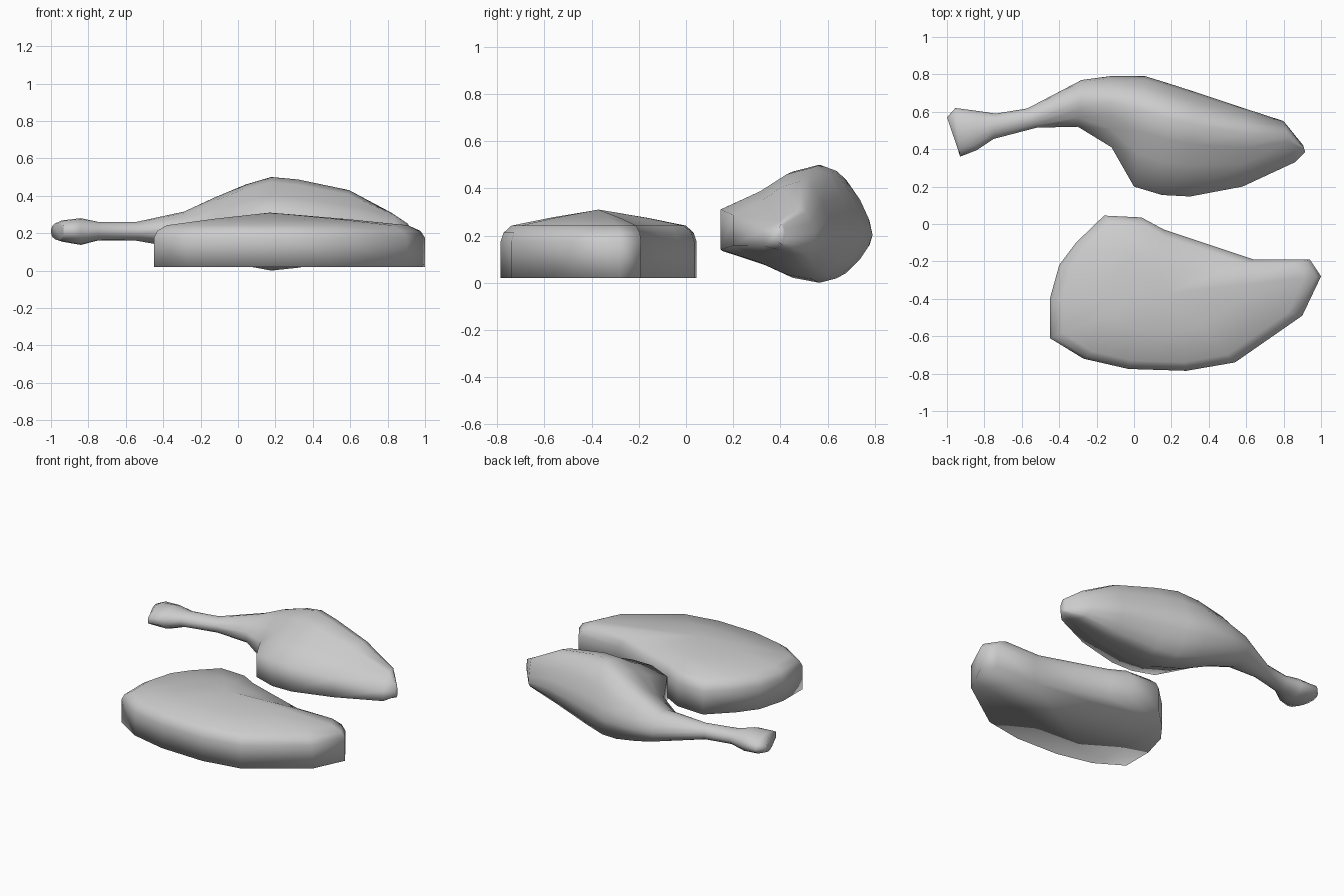
import bpy, bmesh
from mathutils import Vector

if "Cube" in bpy.data.objects:
    bpy.data.objects.remove(bpy.data.objects["Cube"])


def loft(name, rings, tip=None):
    """Skin a list of equal-length rings; close the end with a tip or a face."""
    bm = bmesh.new()
    loops = [[bm.verts.new(p) for p in ring] for ring in rings]
    n = len(loops[0])
    for a, b in zip(loops, loops[1:]):
        for i in range(n):
            j = (i + 1) % n
            bm.faces.new((a[i], a[j], b[j], b[i]))
    bm.faces.new(loops[0])
    if tip:
        t = bm.verts.new(tip)
        for i in range(n):
            bm.faces.new((loops[-1][i], loops[-1][(i + 1) % n], t))
    else:
        bm.faces.new(loops[-1])
    bmesh.ops.recalc_face_normals(bm, faces=bm.faces[:])
    for f in bm.faces:
        f.smooth = True
    mesh = bpy.data.meshes.new(name)
    bm.to_mesh(mesh)
    bm.free()
    obj = bpy.data.objects.new(name, mesh)
    bpy.context.collection.objects.link(obj)
    return obj


# Breast fillet: flat-bottomed outline, rounded shoulder, low domed top
outline = [(-.45, -.61), (-.45, -.4), (-.4, -.22), (-.31, -.1), (-.16, .045),
           (.04, .035), (.16, -.03), (.4, -.11), (.64, -.19), (.94, -.19),
           (1, -.28), (.9, -.49), (.54, -.74), (.28, -.785), (-.03, -.775),
           (-.27, -.72)]
apex = Vector((.17, -.37, .31))


def fillet_ring(scale, z):
    return [(apex.x + (x - apex.x) * scale, apex.y + (y - apex.y) * scale, z)
            for x, y in outline]


loft("breast_fillet",
     [fillet_ring(s, z) for s, z in ((1, .02), (1, .175), (.97, .212), (.89, .242), (.5, .275))],
     apex)

# Leg: half cross-sections (across, height), round at the bone, teardrop at the thigh
round_half = [(0, 0.3), (.15, .72), (.33, .94), (.5, 1), (.67, .94), (.85, .72), (.96, .4)]
thigh_half = [(0, .36), (.3, .64), (.5, .9), (.69, 1), (.81, .91), (.91, .58), (.97, .28)]


def leg_ring(x0, y0, x1, y1, z0, z1, thigh):
    half = [tuple(p + (q - p) * thigh for p, q in zip(a, b))
            for a, b in zip(round_half, thigh_half)]
    section = half + [(1, 0)] + [(t, -h) for t, h in reversed(half)]
    zc, hz = (z0 + z1) / 2, (z1 - z0) / 2
    # the thin edge and the outer edge sit slightly below the thigh centre
    return [(x0 + (x1 - x0) * t, y0 + (y1 - y0) * t,
             zc + hz * h - .04 * thigh * (1 - abs(h))) for t, h in section]


stations = [
    (-.935, .38, -1, .57, .165, .255, 0), (-.93, .36, -.955, .62, .155, .268, 0),
    (-.84, .395, -.84, .605, .137, .28, 0), (-.75, .455, -.74, .59, .162, .26, 0),
    (-.52, .515, -.57, .618, .16, .26, 0), (-.3, .52, -.28, .77, .115, .315, .3),
    (-.12, .41, -.13, .79, .07, .39, .7), (0, .2, .06, .79, .025, .46, 1),
    (.15, .155, .19, .75, 0, .5, 1), (.3, .147, .33, .705, .015, .487, 1),
    (.58, .2, .6, .615, .065, .43, 1), (.86, .33, .8, .55, .12, .31, 1),
    (.915, .385, .905, .42, .165, .25, .5)]
loft("leg_with_bone", [leg_ring(*s) for s in stations])
